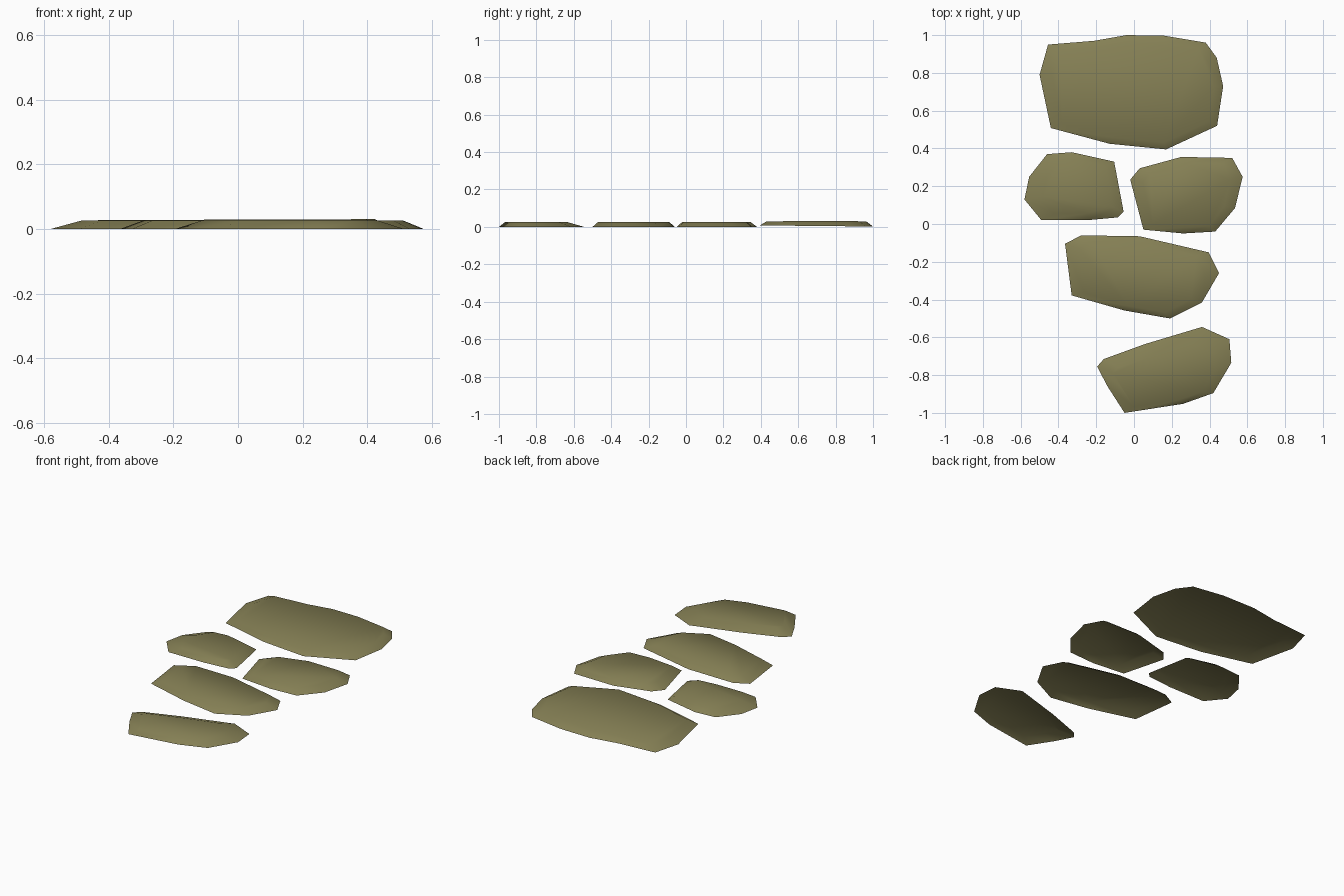
import bpy, bmesh

if "Cube" in bpy.data.objects:
    bpy.data.objects.remove(bpy.data.objects["Cube"])

mat = bpy.data.materials.new("mossy olive stone")
mat.diffuse_color = (0.235, 0.215, 0.09, 1)
mat.use_nodes = True
mat.node_tree.nodes["Principled BSDF"].inputs["Base Color"].default_value = mat.diffuse_color


def slab(name, outline, base, top, sx, sy, dx=0, dy=0, tilt=0):
    """Flat paving stone: open-bottomed shell with a smaller, raised top."""
    outline = outline[::-1]  # counter-clockwise, so faces point up
    cx = (min(p[0] for p in outline) + max(p[0] for p in outline)) / 2
    cy = (min(p[1] for p in outline) + max(p[1] for p in outline)) / 2
    bm = bmesh.new()
    low = [bm.verts.new((x, y, base - (y - cy) * tilt)) for x, y in outline]
    high = [bm.verts.new((cx + dx + (x - cx) * sx, cy + dy + (y - cy) * sy,
                          top + (x - cx) * tilt * 0.3)) for x, y in outline]
    n = len(outline)
    bm.faces.new(high)
    for i in range(n):
        j = (i + 1) % n
        bm.faces.new((low[i], low[j], high[j], high[i]))
    for f in bm.faces:
        f.smooth = True
    me = bpy.data.meshes.new(name)
    bm.to_mesh(me)
    bm.free()
    me.materials.append(mat)
    bpy.context.collection.objects.link(bpy.data.objects.new(name, me))


# Large stone at the back, slightly tilted
slab("large_back_stone", [(-.455, .95), (-.21, .97), (-.04, 1), (.16, .997), (.38, .96),
     (.438, .88), (.472, .73), (.44, .52), (.17, .395), (-.13, .425), (-.44, .508),
     (-.5, .79)], 0.005, 0.029, 0.88, 0.88, 0.01, 0, 0.01)
# Pair of small stones
slab("small_left_stone", [(-.46, .37), (-.33, .38), (-.105, .33), (-.055, .065),
     (-.085, .035), (-.25, .02), (-.49, .02), (-.58, .13), (-.555, .25)],
     0, 0.027, 0.7, 0.8, 0.02)
slab("small_right_stone", [(.03, .295), (.25, .355), (.52, .35), (.575, .25),
     (.535, .085), (.43, -.04), (.26, -.05), (.05, -.03), (-.02, .235)],
     0, 0.027, 0.78, 0.85)
# Middle and front stones
slab("middle_stone", [(-.365, -.105), (-.28, -.06), (.03, -.065), (.395, -.15),
     (.45, -.26), (.36, -.415), (.19, -.5), (-.05, -.458), (-.33, -.378)],
     0, 0.027, 0.82, 0.86)
slab("front_stone", [(-.195, -.755), (-.16, -.715), (.06, -.635), (.36, -.545),
     (.505, -.61), (.515, -.735), (.42, -.895), (.26, -.952), (-.05, -1), (-.14, -.86)],
     0, 0.027, 0.76, 0.72, 0, -0.03)
